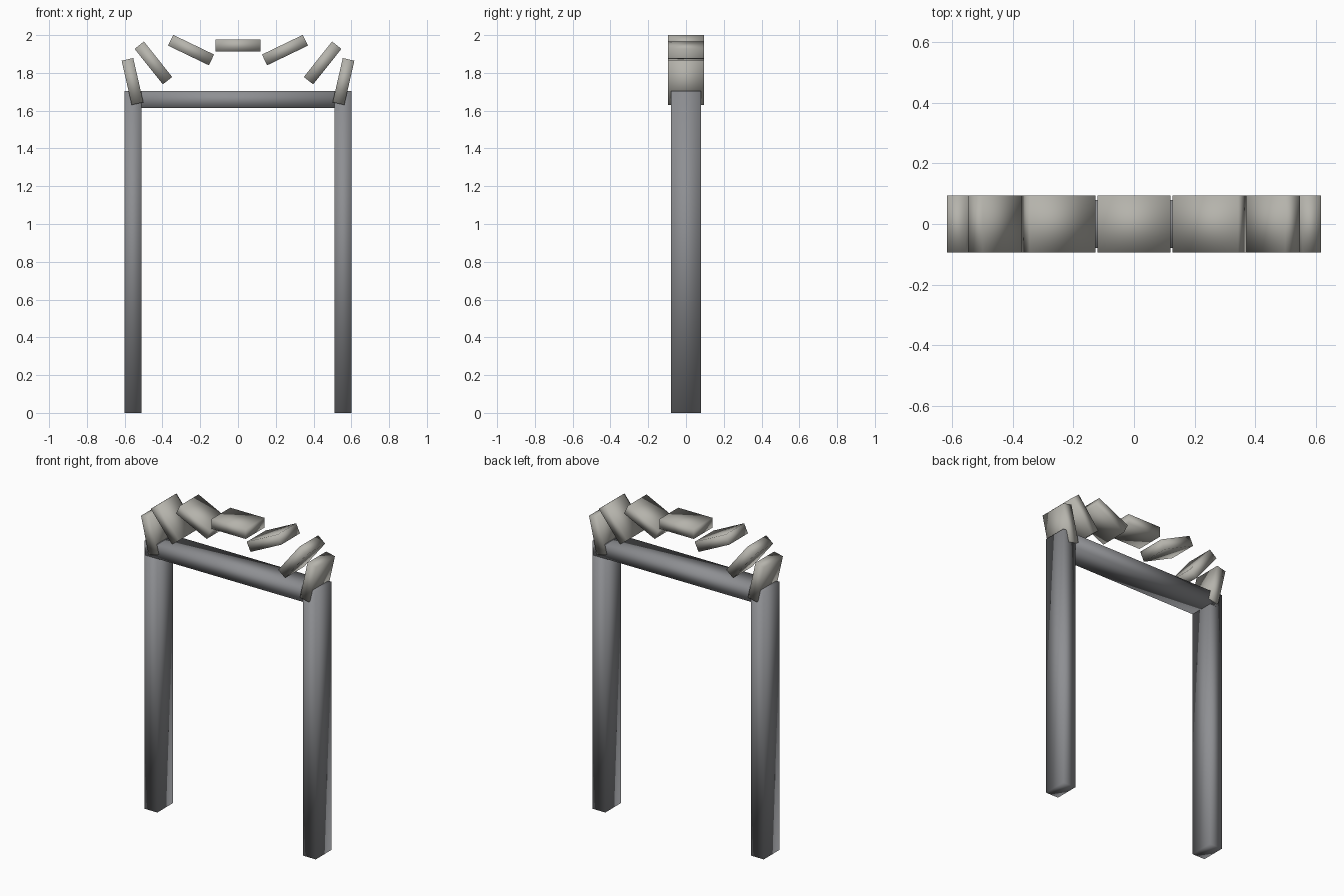
import bpy
import math

cube = bpy.data.objects.get("Cube")
if cube:
    bpy.data.objects.remove(cube, do_unlink=True)


def make_material(name, rgb):
    mat = bpy.data.materials.new(name)
    mat.use_nodes = True
    color = (*rgb, 1.0)
    mat.diffuse_color = color
    mat.node_tree.nodes["Principled BSDF"].inputs["Base Color"].default_value = color
    return mat


def add_block(name, size, location, mat, tilt=0.0):
    """Box with soft shading, tilted about the front-to-back axis."""
    bpy.ops.mesh.primitive_cube_add(size=1, location=location)
    obj = bpy.context.object
    obj.name = name
    obj.scale = size
    bpy.ops.object.transform_apply(location=False, rotation=False, scale=True)
    obj.rotation_euler.y = tilt
    obj.data.materials.append(mat)
    bpy.ops.object.shade_smooth()
    return obj


dark_stone = make_material("dark grey stone", (0.27, 0.275, 0.29))
pale_stone = make_material("pale warm stone", (0.46, 0.45, 0.41))

HEIGHT, THICK, DEPTH = 1.705, 0.09, 0.158
POST_X = 0.557

# Posts
for side, sign in (("left", 1), ("right", -1)):
    add_block(f"{side}_post", (THICK, DEPTH, HEIGHT),
              (sign * POST_X, 0, HEIGHT / 2), dark_stone)

# Lintel running into both posts
add_block("lintel", (2 * POST_X + THICK - 0.004, DEPTH, THICK),
          (0, 0, HEIGHT - THICK / 2 - 0.002), dark_stone)

# Arch stones along a flattened half ellipse, each tipped up towards its outer end
STONES = 7
for i in range(STONES):
    angle = math.pi * (i - STONES // 2) / STONES
    place = (0.573 * math.sin(angle), 0, 1.70 + 0.245 * math.cos(angle))
    add_block(f"arch_stone_{i + 1}", (0.24, 0.188, 0.063), place, pale_stone, -angle)
